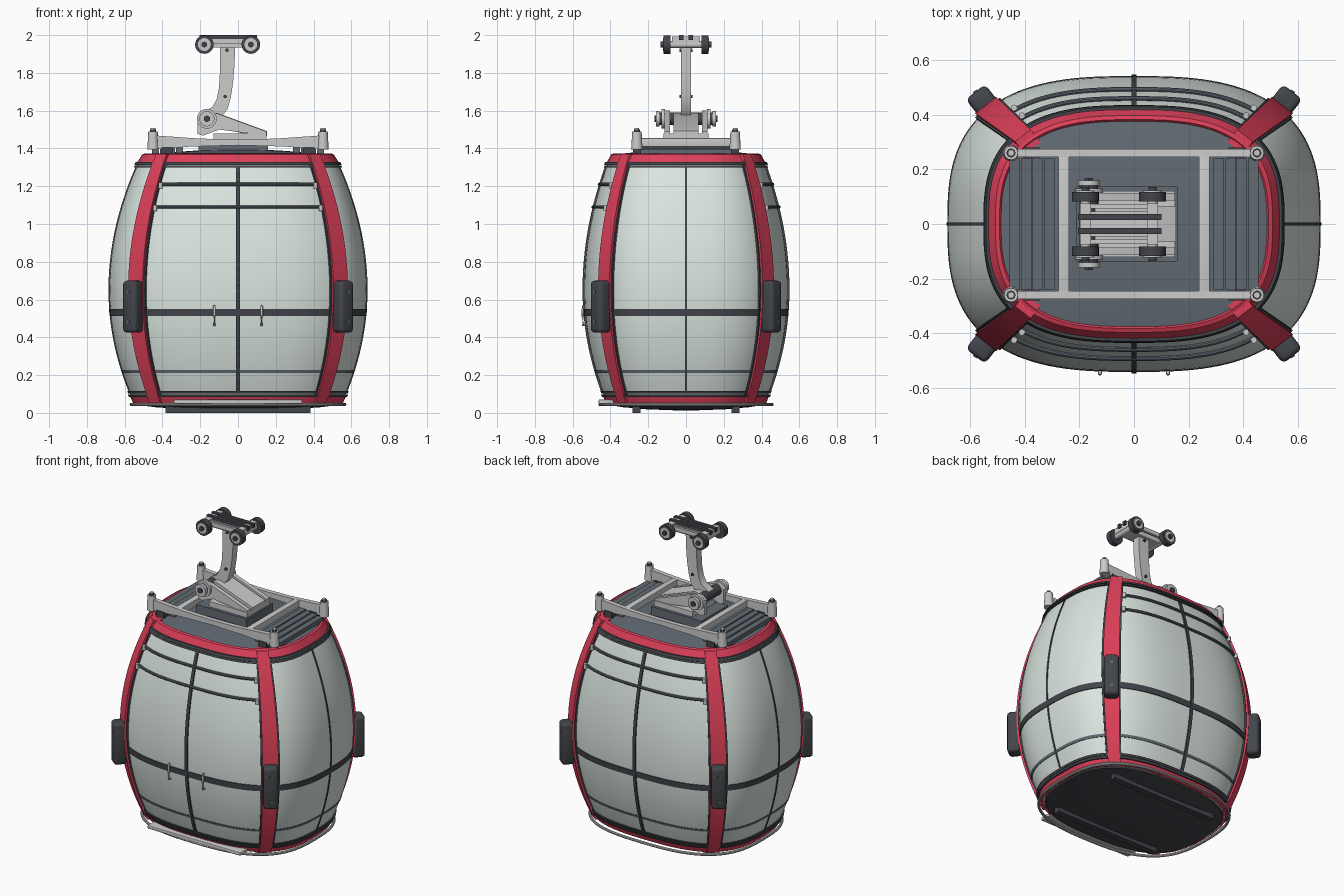
import bpy, bmesh, math
from math import pi, cos, sin, radians
from mathutils import Vector, Matrix

if "Cube" in bpy.data.objects:
    bpy.data.objects.remove(bpy.data.objects["Cube"])


def mat(name, rgb):
    m = bpy.data.materials.new(name)
    m.diffuse_color = (*rgb, 1)
    m.use_nodes = True
    m.node_tree.nodes["Principled BSDF"].inputs["Base Color"].default_value = m.diffuse_color
    return m


GLASS = mat("pale_glass", (0.71, 0.79, 0.75))
RED = mat("red_paint", (0.72, 0.05, 0.10))
DARK = mat("dark_rubber", (0.055, 0.06, 0.07))
ROOF = mat("roof_grey", (0.12, 0.145, 0.17))
METAL = mat("light_metal", (0.58, 0.60, 0.60))
N = 2.8    # superellipse exponent of the cabin plan


def finish(bm, name, m, bevel=0):
    bmesh.ops.recalc_face_normals(bm, faces=bm.faces)
    if bevel:
        bmesh.ops.bevel(bm, geom=bm.edges[:], offset=bevel, segments=3, profile=0.5, affect='EDGES')
    me = bpy.data.meshes.new(name)
    bm.to_mesh(me)
    bm.free()
    me.shade_smooth()
    me.set_sharp_from_angle(angle=radians(35))
    me.materials.append(m)
    ob = bpy.data.objects.new(name, me)
    bpy.context.collection.objects.link(ob)
    return ob


def shape(z, off=0.0):
    d = (z - 0.65) ** 2
    up = z > 0.65
    return (0.682 - (0.339 if up else 0.37) * d + off, 0.54 - (0.278 if up else 0.34) * d + off, z)


def point(t, a, b, z):
    c, s = cos(t), sin(t)
    return Vector((math.copysign(a * abs(c) ** (2 / N), c), math.copysign(b * abs(s) ** (2 / N), s), z))


def normal(p, a, b):
    f = lambda v, r: math.copysign(abs(v / r) ** (N - 1), v) / r
    return Vector((f(p.x, a), f(p.y, b), 0)).normalized()


def skin(name, rows, m, wrap=True, closed=False):
    """Join rows of points into a surface; wrap closes each row, closed joins last row to first."""
    bm = bmesh.new()
    vs = [[bm.verts.new(p) for p in r] for r in rows]
    n = len(rows[0])
    for i in range(len(rows) if closed else len(rows) - 1):
        r, q = vs[i], vs[(i + 1) % len(rows)]
        for j in range(n if wrap else n - 1):
            bm.faces.new((r[j], r[(j + 1) % n], q[(j + 1) % n], q[j]))
    if not closed:
        bm.faces.new(vs[0])
        bm.faces.new(vs[-1])
    return finish(bm, name, m)


def loft(name, levels, m, closed=False, seg=128):
    return skin(name, [[point(2 * pi * k / seg, *l) for k in range(seg)] for l in levels], m, closed=closed)


def band(name, z0, z1, out, m, inner=-0.012):
    return loft(name, [shape(z0, inner), shape(z0, out), shape(z1, out), shape(z1, inner)], m, True)


def upright(name, t, z0, z1, w0, bulge, inn, out, m):
    """Vertical strip that follows the cabin wall."""
    rows = []
    for i in range(25):
        z = z0 + (z1 - z0) * i / 24
        a, b, _ = shape(z)
        p = point(t, a, b, z)
        n = normal(p, a, b)
        h = Vector((-n.y, n.x, 0)) * (w0 + bulge * sin(pi * i / 24)) / 2
        rows.append([p - h + n * inn, p + h + n * inn, p + h + n * out, p - h + n * out])
    return skin(name, rows, m)


def tube(name, pts, r, m, closed=False):
    rows = []
    for i, p in enumerate(pts):
        q0 = pts[i - 1] if (closed or i) else p
        q1 = pts[(i + 1) % len(pts)] if (closed or i < len(pts) - 1) else p
        d = (q1 - q0).normalized()
        u = d.cross(Vector((0, 0, 1))).normalized() if abs(d.z) < 0.9 else Vector((1, 0, 0))
        v = d.cross(u)
        rows.append([p + (u * cos(k * pi / 5) + v * sin(k * pi / 5)) * r for k in range(10)])
    return skin(name, rows, m, closed=closed)


def box(name, x, y, z, m, bevel=0, rot=0):
    bm = bmesh.new()
    c = [(x[0] + x[1]) / 2, (y[0] + y[1]) / 2, (z[0] + z[1]) / 2]
    s = (x[1] - x[0], y[1] - y[0], z[1] - z[0])
    M = Matrix.Translation(c) @ Matrix.Rotation(rot, 4, 'Z') @ Matrix.Diagonal((*s, 1))
    bmesh.ops.create_cube(bm, size=1, matrix=M)
    return finish(bm, name, m, bevel)


def cyl(name, c, r, length, m, axis='Z', r2=None, seg=32):
    bm = bmesh.new()
    R = Matrix.Rotation(pi / 2, 4, 'X') if axis == 'Y' else Matrix()
    bmesh.ops.create_cone(bm, cap_ends=True, segments=seg, radius1=r, radius2=r2 or r, depth=length,
                          matrix=Matrix.Translation(c) @ R)
    return finish(bm, name, m)


def prism(name, pts, y0, y1, m):
    return skin(name, [[(x, y, z) for x, z in pts] for y in (y0, y1)], m)


# Cabin shell, rims and belts
loft("cabin_shell", [shape(0.05 + 1.28 * i / 28) for i in range(29)], GLASS)
band("lower_red_sill", 0.05, 0.085, 0.006, RED)
band("lower_black_rim", 0.085, 0.098, 0.014, DARK)
band("lower_black_rim_upper", 0.102, 0.115, 0.01, DARK)
band("low_belt", 0.212, 0.228, 0.003, ROOF)
band("waist_belt", 0.512, 0.55, 0.005, DARK)
band("upper_black_rim", 1.298, 1.31, 0.012, DARK)
band("upper_black_rim_top", 1.313, 1.328, 0.016, DARK)
loft("roof_red_ring", [shape(1.326, -0.03), shape(1.328, 0.006), shape(1.368, 0.0), shape(1.374, -0.012),
                       shape(1.366, -0.022)], RED, True)

# Roof and floor
A, B, _ = shape(1.37)
loft("roof_dome", [(A * s, B * s, z) for s, z in
                   ((0.97, 1.33), (0.97, 1.362), (0.8, 1.375), (0.5, 1.387), (0.25, 1.394), (0.04, 1.397))], ROOF)
A, B, _ = shape(0.05)
loft("floor_pan", [(A * s, B * s, z) for s, z in
                   ((0.985, 0.055), (0.97, 0.042), (0.8, 0.03), (0.5, 0.019), (0.04, 0.012))], DARK)
for s in (-1, 1):
    box("floor_runner", (-0.385, 0.385), (s * 0.262 - 0.02, s * 0.262 + 0.02), (0, 0.045), DARK)
tube("base_guard_rail", [point(2 * pi * k / 96, 0.565, 0.455, 0.045) for k in range(96)], 0.009, METAL, True)
box("entry_step", (-0.34, 0.34), (-0.462, -0.36), (0.048, 0.07), METAL, 0.004)

# Centre seams
for k in range(4):
    long_side = k % 2
    upright("centre_seam", k * pi / 2, 0.11, 1.31, 0.02 if long_side else 0.012, 0, -0.01,
            0.008 if long_side else 0.004, DARK)

# Corner pillars and bumpers
for k in range(4):
    t = pi / 4 + k * pi / 2
    upright("pillar_gasket", t, 0.09, 1.32, 0.09, 0.025, -0.05, 0.006, DARK)
    upright("corner_pillar", t, 0.05, 1.37, 0.072, 0.025, -0.04, 0.018, RED)
    a, b, z = shape(0.56)
    p = point(t, a, b, z)
    n = normal(p, a, b)
    c = p + n * 0.042
    box("corner_bumper", (c.x - 0.04, c.x + 0.04), (c.y - 0.045, c.y + 0.045), (0.425, 0.70), DARK, 0.02,
        math.atan2(n.y, n.x))
    for dz in (-0.08, 0.08):
        q = p + n * 0.081
        box("bumper_screw", (q.x - 0.005, q.x + 0.005), (q.y - 0.008, q.y + 0.008), (z + dz - 0.008, z + dz + 0.008),
            ROOF, 0, math.atan2(n.y, n.x))

# Upper window rails with end clips, front and back
for side in (-1, 1):
    for z in (1.09, 1.21):
        ts = [side * radians(51 + 78 * i / 40) for i in range(41)]
        tube("window_rail", [point(t, *shape(z, 0.006)) for t in ts], 0.009, ROOF)
        for t in (ts[1], ts[-2]):
            p = point(t, *shape(z, 0.014))
            cyl("rail_clip", (p.x, p.y, z - 0.006), 0.011, 0.032, METAL, seg=16)

# Door handles
for x in (-0.125, 0.125):
    tube("door_handle", [Vector((x, y, z)) for y, z in
                         ((-0.515, 0.465), (-0.545, 0.465), (-0.548, 0.515), (-0.545, 0.565), (-0.515, 0.565))],
         0.007, METAL)

# Roof frame
beam = [(-0.43, 1.395), (-0.25, 1.41), (0, 1.417), (0.25, 1.41), (0.43, 1.395),
        (0.43, 1.468), (0.2, 1.452), (0, 1.448), (-0.2, 1.452), (-0.43, 1.468)]
for sy in (-1, 1):
    y = sy * 0.26
    prism("frame_beam", beam, y - 0.015, y + 0.015, METAL)
    for sx in (-1, 1):
        x = sx * 0.45
        cyl("frame_post", (x, y, 1.443), 0.03, 0.096, METAL, r2=0.025)
        cyl("post_collar", (x, y, 1.495), 0.016, 0.012, DARK)
        cyl("post_cap", (x, y, 1.50), 0.012, 0.016, METAL)
        box("frame_mount", (sx * 0.375 - 0.03, sx * 0.375 + 0.03), (y - 0.02, y + 0.02), (1.35, 1.408), DARK)
for sx in (-1, 1):
    x = sx * 0.257
    box("frame_cross_beam", (x - 0.02, x + 0.02), (-0.27, 0.27), (1.41, 1.455), METAL, 0.003)
    for i in range(4):
        x = sx * (0.31 + 0.042 * i)
        box("roof_slat", (x - 0.019, x + 0.019), (-0.24, 0.24), (1.35, 1.412 - 0.006 * i), ROOF)

# Hanger mount on the roof
box("mount_tray", (-0.21, 0.16), (-0.138, 0.138), (1.37, 1.445), ROOF)
box("mount_base", (-0.13, 0.15), (-0.12, 0.12), (1.44, 1.48), METAL)
wedge = [(-0.18, 1.575), (-0.11, 1.588), (0.153, 1.492), (0.153, 1.465), (0.08, 1.465), (-0.17, 1.53)]
prism("mount_wedge", wedge, -0.065, 0.065, METAL)
for s in (-1, 1):
    y = s * 0.1
    prism("pivot_bracket", [(-0.215, 1.478), (-0.215, 1.57), (-0.17, 1.60), (-0.11, 1.585), (0.15, 1.49),
                            (0.15, 1.468), (-0.1, 1.50), (-0.185, 1.468)], y - 0.014, y + 0.014, METAL)
    cyl("pivot_end", (-0.165, s * 0.15, 1.557), 0.04, 0.02, METAL, 'Y')
    cyl("pivot_nut", (-0.165, s * 0.162, 1.557), 0.018, 0.012, DARK, 'Y', seg=6)
    cyl("pivot_disc", (-0.165, s * 0.12, 1.557), 0.052, 0.02, METAL, 'Y')
cyl("pivot_shaft", (-0.165, 0, 1.557), 0.034, 0.29, DARK, 'Y')

# Curved hanger arm
arm = [(-0.095, 1.97), (-0.096, 1.80), (-0.101, 1.72), (-0.113, 1.66), (-0.135, 1.62), (-0.185, 1.59),
       (-0.195, 1.535), (-0.14, 1.525), (-0.085, 1.57), (-0.055, 1.61), (-0.038, 1.67), (-0.026, 1.75),
       (-0.018, 1.85), (-0.015, 1.97)]
prism("hanger_arm", arm, -0.026, 0.026, METAL)
for x, z in ((-0.058, 1.92), (-0.068, 1.675)):
    cyl("hanger_bolt", (x, 0, z), 0.009, 0.07, DARK, 'Y', seg=12)

# Cable grip with four rollers
prism("grip_body", [(-0.17, 1.935), (0.07, 1.935), (0.085, 1.98), (-0.195, 1.98)], -0.045, 0.045, METAL)
for s in (-1, 1):
    box("grip_jaw", (-0.205, 0.1), (s * 0.025 - 0.011, s * 0.025 + 0.011), (1.975, 2.0), DARK)
    box("grip_side_bar", (-0.17, 0.07), (s * 0.065 - 0.008, s * 0.065 + 0.008), (1.955, 1.982), METAL)
for x in (-0.178, 0.068):
    cyl("roller_axle", (x, 0, 1.95), 0.018, 0.2, METAL, 'Y')
    box("grip_cross_bar", (x - 0.02, x + 0.02), (-0.075, 0.075), (1.955, 1.992), METAL)
    for s in (-1, 1):
        cyl("roller_tyre", (x, s * 0.1, 1.95), 0.049, 0.036, DARK, 'Y')
        cyl("roller_rim", (x, s * 0.112, 1.95), 0.034, 0.02, METAL, 'Y')
        cyl("roller_hub", (x, s * 0.125, 1.95), 0.015, 0.02, DARK, 'Y', seg=16)
